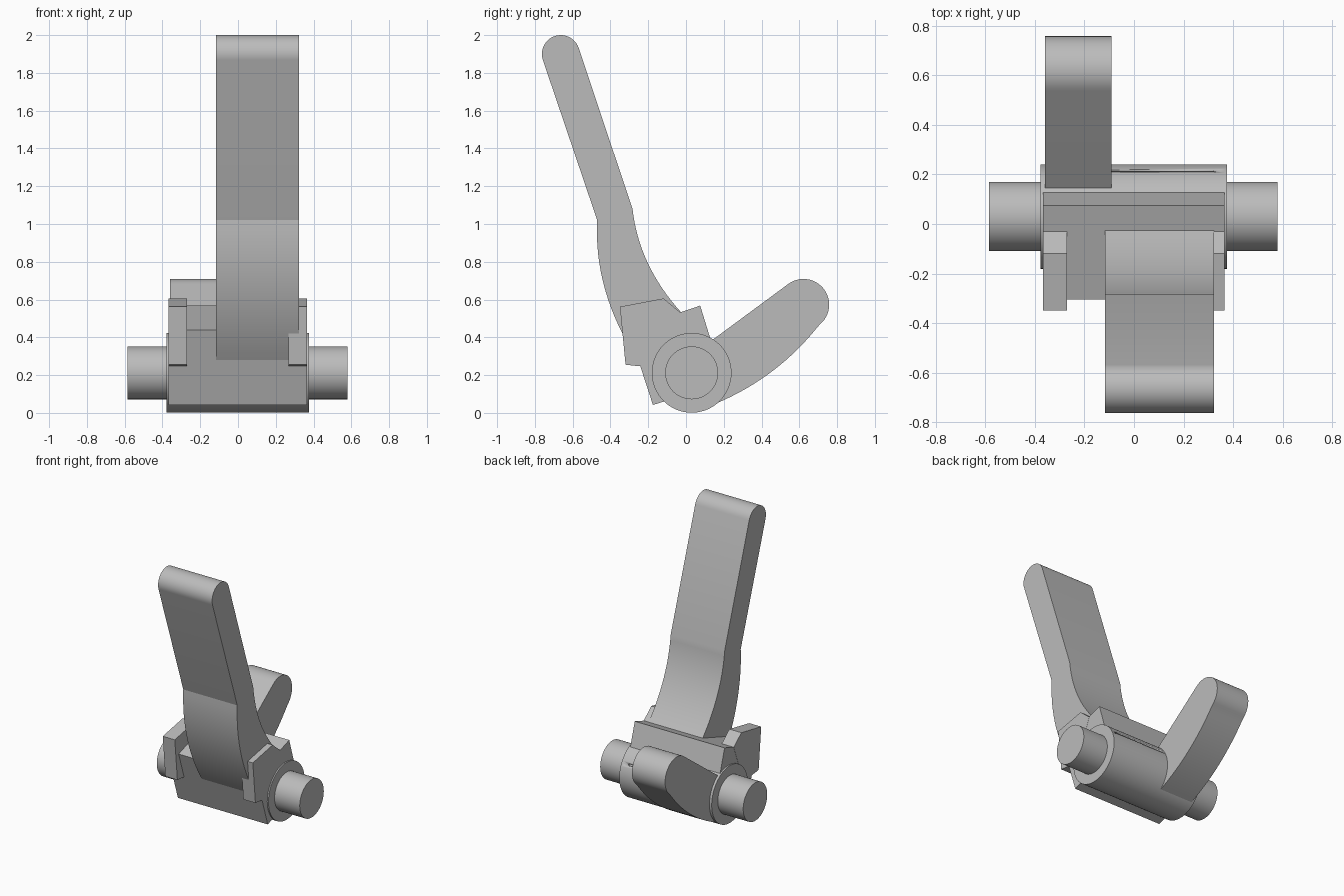
import bpy, bmesh, math
from mathutils import Matrix, Vector

if "Cube" in bpy.data.objects:
    bpy.data.objects.remove(bpy.data.objects["Cube"], do_unlink=True)

grey = bpy.data.materials.new("plain_grey")
grey.use_nodes = True
colour = (0.5, 0.5, 0.5, 1)
grey.diffuse_color = colour
grey.node_tree.nodes["Principled BSDF"].inputs["Base Color"].default_value = colour

AXIS_Y, AXIS_Z = 0.03, 0.212


def finish(name, bm):
    bmesh.ops.recalc_face_normals(bm, faces=bm.faces)
    mesh = bpy.data.meshes.new(name)
    bm.to_mesh(mesh)
    bm.free()
    mesh.materials.append(grey)
    obj = bpy.data.objects.new(name, mesh)
    bpy.context.collection.objects.link(obj)
    bpy.ops.object.select_all(action="DESELECT")
    obj.select_set(True)
    bpy.context.view_layer.objects.active = obj
    bpy.ops.object.shade_smooth_by_angle(angle=math.radians(20))
    return obj


def extrude_profile(name, points, x0, x1):
    """Extrude a (y, z) outline along x."""
    bm = bmesh.new()
    face = bm.faces.new([bm.verts.new((x0, y, z)) for y, z in points])
    result = bmesh.ops.extrude_face_region(bm, geom=[face])
    moved = [v for v in result["geom"] if isinstance(v, bmesh.types.BMVert)]
    bmesh.ops.translate(bm, verts=moved, vec=(x1 - x0, 0, 0))
    return finish(name, bm)


def arc(cy, cz, r, a0, a1, steps=24):
    angles = [math.radians(a0 + (a1 - a0) * i / steps) for i in range(steps + 1)]
    return [(cy + r * math.cos(a), cz + r * math.sin(a)) for a in angles]


def bend(a, b, c, steps=16):
    a, b, c = Vector(a), Vector(b), Vector(c)
    ts = [i / steps for i in range(steps + 1)]
    return [tuple(a * (1 - t) ** 2 + b * 2 * t * (1 - t) + c * t * t) for t in ts]


def rod(name, r, x0, x1):
    return extrude_profile(name, arc(AXIS_Y, AXIS_Z, r, 0, 354.375, 63), x0, x1)


# Pivot shaft and its sleeve
rod("pivot_shaft", 0.14, -0.585, 0.58)
sleeve = rod("sleeve", 0.211, -0.378, 0.375)

# Narrow groove along the back of the sleeve
bm = bmesh.new()
bmesh.ops.create_cube(bm, size=1, matrix=Matrix.Diagonal((0.41, 0.03, 0.012, 1)))
cutter = finish("groove_cutter", bm)
a = math.radians(29)
cutter.location = (0.115, AXIS_Y + 0.211 * math.cos(a), AXIS_Z + 0.211 * math.sin(a))
cutter.rotation_euler.x = a
cutter.hide_render = True
cutter.hide_viewport = True
cutter.display_type = "WIRE"
cut = sleeve.modifiers.new("groove", "BOOLEAN")
cut.operation = "DIFFERENCE"
cut.solver = "EXACT"
cut.object = cutter

# Central block and the cheeks on both sides of it
block = [(-0.175, 0.042), (-0.305, 0.44), (0.075, 0.568), (0.13, 0.39),
         (0.03, 0.2), (-0.11, 0.062)]
extrude_profile("hub_block", block, -0.367, 0.365)
cheek = [(-0.245, 0.247), (-0.32, 0.255), (-0.35, 0.562), (-0.119, 0.606),
         (-0.03, 0.532), (-0.1, 0.35)]
for name, x0, x1 in (("right_cheek", -0.368, -0.27), ("left_cheek", 0.268, 0.366)):
    extrude_profile(name, cheek, x0, x1)

# Tall lever with a rounded tip and curved root
lever = (arc(-0.663, 1.9, 0.1, 18.6, 198.6)
         + bend((-0.47, 1.02), (-0.49, 0.64), (-0.255, 0.28))
         + [(-0.08, 0.35)]
         + bend((-0.024, 0.53), (-0.25, 0.78), (-0.283, 1.08)))
extrude_profile("tall_lever", lever, -0.117, 0.323)

# Short arm with a rounded tip and curved underside
arm = (arc(0.622, 0.573, 0.136, -51, 128.5)
       + [(0.145, 0.39), (0.03, 0.212)]
       + bend((0.16, 0.05), (0.49, 0.19), (0.706, 0.467))[:-1])
extrude_profile("short_arm", arm, -0.36, -0.09)
